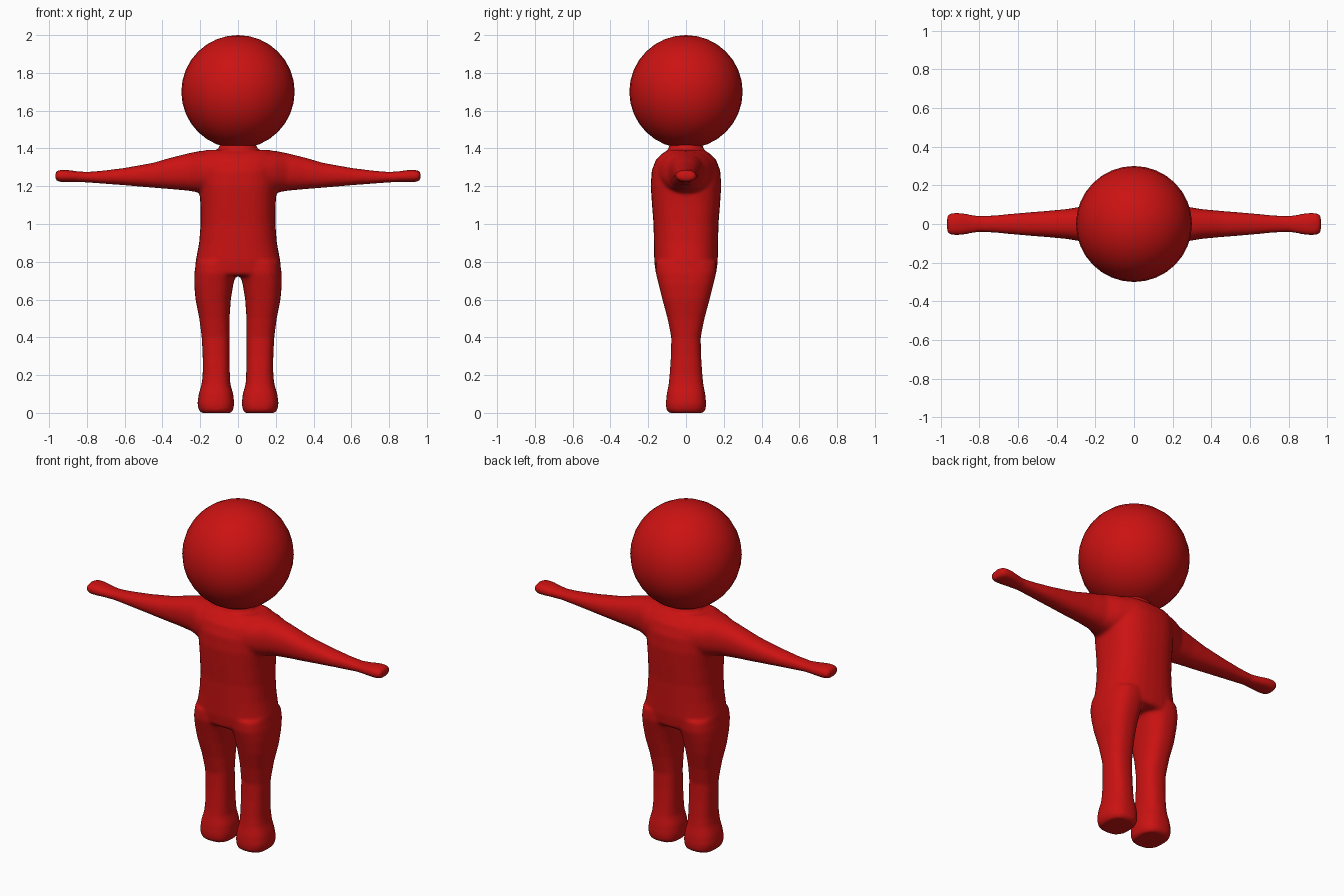
import bpy, bmesh, math
from mathutils import Vector

if "Cube" in bpy.data.objects:
    bpy.data.objects.remove(bpy.data.objects["Cube"])

red = bpy.data.materials.new("red")
red.diffuse_color = (0.6, 0.006, 0.006, 1)
red.use_nodes = True
red.node_tree.nodes["Principled BSDF"].inputs["Base Color"].default_value = red.diffuse_color


def oval(a, b, n, count=32):
    """Points of a rounded-box oval with half sizes a, b."""
    pts = []
    for i in range(count):
        t = 2 * math.pi * i / count
        c, s = math.cos(t), math.sin(t)
        pts.append((a * math.copysign(abs(c) ** (2 / n), c),
                    b * math.copysign(abs(s) ** (2 / n), s)))
    return pts


def loft(bm, rings):
    """Closed tube through rings of points."""
    loops = [[bm.verts.new(p) for p in ring] for ring in rings]
    faces = [bm.faces.new(loops[0]), bm.faces.new(loops[-1])]
    for lo, hi in zip(loops, loops[1:]):
        for i in range(len(lo)):
            j = (i + 1) % len(lo)
            faces.append(bm.faces.new((lo[i], lo[j], hi[j], hi[i])))
    bmesh.ops.recalc_face_normals(bm, faces=faces)


# torso: z, half width, half depth
TORSO = [(0.725, .215, .145), (0.74, .228, .160), (0.80, .225, .168), (0.90, .206, .170),
         (1.00, .198, .172), (1.10, .199, .180), (1.20, .205, .187), (1.28, .205, .182),
         (1.34, .205, .160), (1.37, .20, .130), (1.392, .17, .095)]
# leg: z, inner x, outer x, half depth
LEG = [(0.00, .035, .195, .090), (0.015, .025, .208, .104), (0.05, .020, .215, .107),
       (0.10, .025, .208, .102), (0.15, .040, .193, .092), (0.20, .043, .187, .087),
       (0.30, .045, .187, .080), (0.40, .045, .192, .078), (0.50, .045, .205, .098),
       (0.60, .038, .225, .125), (0.68, .025, .232, .145), (0.74, .010, .231, .160),
       (0.80, .005, .222, .160)]
# arm: x, bottom z, top z, half depth
ARM = [(0.10, 1.165, 1.390, .165), (0.20, 1.165, 1.387, .125), (0.26, 1.176, 1.375, .092),
       (0.35, 1.184, 1.353, .077), (0.45, 1.192, 1.324, .068), (0.60, 1.205, 1.297, .056),
       (0.72, 1.214, 1.282, .045), (0.80, 1.220, 1.276, .041), (0.85, 1.222, 1.279, .050),
       (0.90, 1.222, 1.286, .058), (0.94, 1.222, 1.287, .058), (0.96, 1.228, 1.280, .050),
       (0.967, 1.238, 1.270, .040)]

bm = bmesh.new()
loft(bm, [[(x, y, z) for x, y in oval(a, b, 2.5)] for z, a, b in TORSO])
for side in (-1, 1):
    loft(bm, [[(side * ((i + o) / 2 + x), y, z) for x, y in oval((o - i) / 2, d, 2.5)]
              for z, i, o, d in LEG])
    loft(bm, [[(side * x, y, (lo + hi) / 2 + z) for y, z in oval(d, (hi - lo) / 2, 2.3)]
              for x, lo, hi, d in ARM])
# neck
loft(bm, [[(x, y, z) for x, y in oval(r, r * .9, 2)]
          for z, r in ((1.34, .13), (1.39, .105), (1.43, .095))])
me = bpy.data.meshes.new("body")
bm.to_mesh(me)
bm.free()
body = bpy.data.objects.new("body", me)
bpy.context.collection.objects.link(body)
me.materials.append(red)

# fuse the limbs and soften the joins
fuse = body.modifiers.new("fuse", 'REMESH')
fuse.mode = 'VOXEL'
fuse.voxel_size = 0.01
fuse.use_smooth_shade = True
soft = body.modifiers.new("soften", 'SMOOTH')
soft.factor = 0.5
soft.iterations = 6

# head
bpy.ops.mesh.primitive_uv_sphere_add(segments=32, ring_count=16, radius=0.3, location=(0, 0, 1.7))
head = bpy.context.object
head.name = "head"
head.data.materials.append(red)
bpy.ops.object.shade_smooth()
